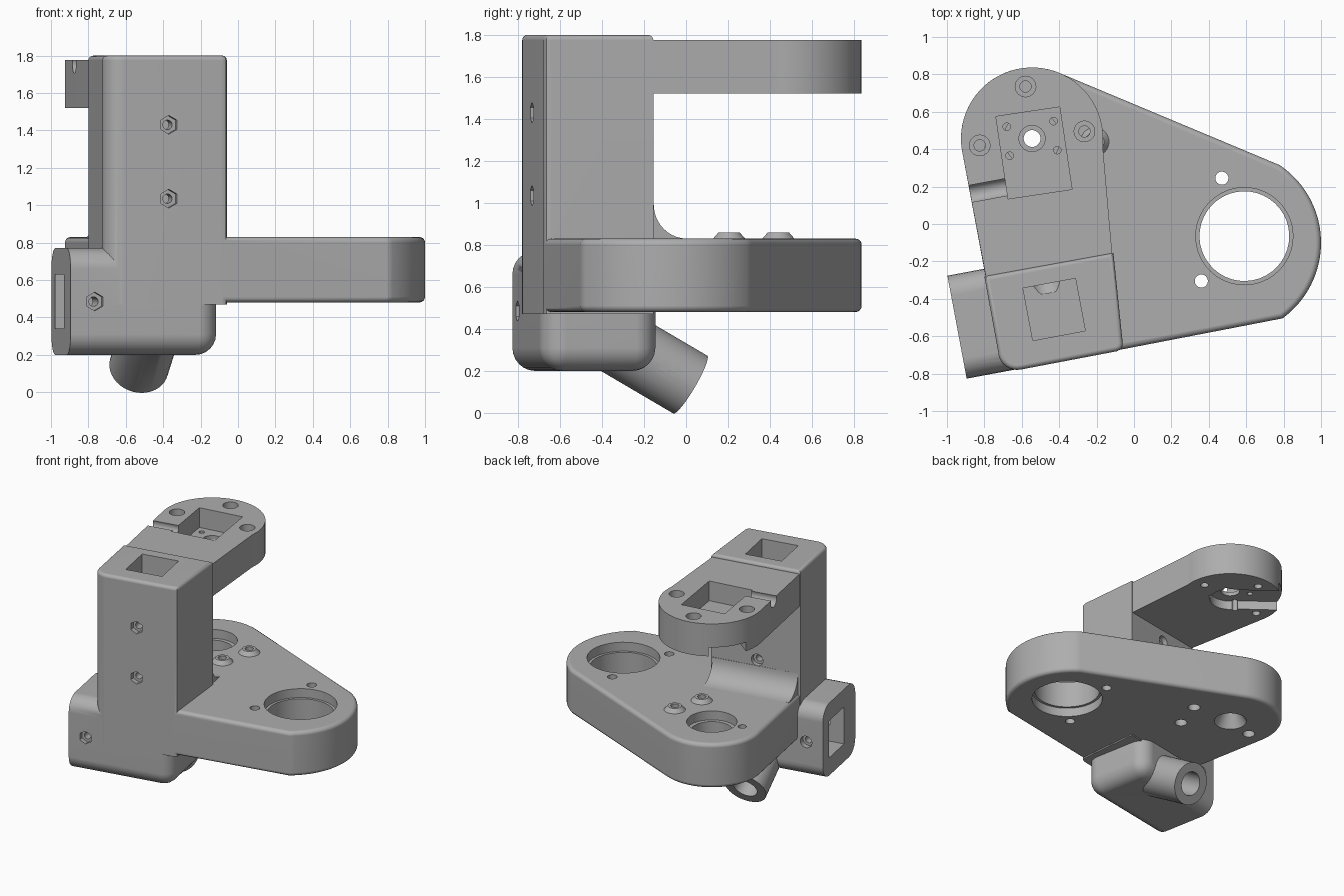
import bpy, bmesh
from math import radians, sin, cos, pi
from mathutils import Matrix, Vector

if "Cube" in bpy.data.objects:
    bpy.data.objects.remove(bpy.data.objects["Cube"])

grey = bpy.data.materials.new("plain_grey")
grey.use_nodes = True
GREY = (0.42, 0.42, 0.42, 1)
grey.diffuse_color = GREY
grey.node_tree.nodes["Principled BSDF"].inputs["Base Color"].default_value = GREY

# Bracket's own axes, turned slightly about z
TURN = radians(10.6)
U = Vector((cos(TURN), sin(TURN), 0))
V = Vector((-sin(TURN), cos(TURN), 0))
Z = Vector((0, 0, 1))
PIVOT = Vector((-0.545, 0.457, 0))


def frame(origin, x_axis, z_axis):
    x, z = Vector(x_axis).normalized(), Vector(z_axis).normalized()
    m = Matrix((x, z.cross(x), z)).transposed().to_4x4()
    m.translation = Vector(origin)
    return m


def arc(cx, cy, r, a0, a1, n=24):
    steps = [radians(a0 + (a1 - a0) * i / n) for i in range(n + 1)]
    return [(cx + r * cos(a), cy + r * sin(a)) for a in steps]


def finish(name, bm):
    bmesh.ops.recalc_face_normals(bm, faces=bm.faces)
    mesh = bpy.data.meshes.new(name)
    bm.to_mesh(mesh)
    bm.free()
    mesh.materials.append(grey)
    ob = bpy.data.objects.new(name, mesh)
    bpy.context.scene.collection.objects.link(ob)
    return ob


def prism(name, pts, z0, z1, rims=(), size=0.03, m=Matrix()):
    bm = bmesh.new()
    face = bm.faces.new([bm.verts.new((x, y, z0)) for x, y in pts])
    new = bmesh.ops.extrude_face_region(bm, geom=[face])["geom"]
    bmesh.ops.translate(bm, vec=(0, 0, z1 - z0),
                        verts=[g for g in new if isinstance(g, bmesh.types.BMVert)])
    edges = [e for e in bm.edges
             if any(all(abs(v.co.z - r) < 1e-4 for v in e.verts) for r in rims)]
    if edges:
        bmesh.ops.bevel(bm, geom=edges, offset=size, segments=4, profile=0.5, affect='EDGES')
    bm.transform(m)
    return finish(name, bm)


def rod(name, start, axis, length, r1, r2=None, sides=40):
    bm = bmesh.new()
    bmesh.ops.create_cone(bm, cap_ends=True, segments=sides, radius1=r1,
                          radius2=r1 if r2 is None else r2, depth=length)
    side = V if abs(Vector(axis).normalized().dot(U)) > 0.9 else U
    bm.transform(frame(start, side, axis) @ Matrix.Translation((0, 0, length / 2)))
    return finish(name, bm)


def block(name, centre, size, turn=TURN, bevel=0):
    bm = bmesh.new()
    bmesh.ops.create_cube(bm, size=1)
    bm.transform(Matrix.Diagonal((*size, 1)))
    if bevel:  # the open -x end keeps its crisp edges
        edges = [e for e in bm.edges if max(v.co.x for v in e.verts) > 0]
        bmesh.ops.bevel(bm, geom=edges, offset=bevel, segments=6, profile=0.5, affect='EDGES')
    bm.transform(Matrix.Translation(centre) @ Matrix.Rotation(turn, 4, 'Z'))
    return finish(name, bm)


# Base plate
px, py = PIVOT.x, PIVOT.y
plate = arc(px, py, 0.38, 190, 66) + arc(0.5, -0.1, 0.5, 56, -54)
plate += [(-0.3, -0.716), (-0.75, -0.45), (-0.79, -0.30)]
body = prism("bracket_body", plate, 0.48, 0.83, (0.48, 0.83))

# Column, rounded at its front left corner
column = [(-0.80, -0.28), (-0.725, -0.69)] + arc(-0.625, -0.678, 0.102, 190, 281, 8)
column += [(-0.09, -0.68), (-0.065, -0.665), (-0.06, -0.64), (-0.11, -0.155)]
# Upper arm with a round end
arm = arc(px, py, 0.38, -6, 190, 36) + [(-0.76, -0.45), (-0.1, -0.35)]
# Concave fillet where the column meets the plate
fillet = [(-0.05, 0.8), (0.16, 0.8)] + arc(0.16, 0.99, 0.16, 270, 180, 10) + [(-0.05, 0.99)]

# Tilted tube under the box
tube_end = Vector((-0.53, 0.02, 0.135))
tube_in = (-V * cos(pi / 6) + Z * sin(pi / 6)).normalized()

parts = [
    prism("column", column, 0.47, 1.8, (1.8,), 0.025),
    prism("upper_arm", arm, 1.52, 1.775),
    prism("column_fillet", fillet, 0.02, 0.69, m=frame((-0.80, -0.28, 0), V, U)),
    block("socket_box", (-0.548, -0.477, 0.485), (0.81, 0.56, 0.57), bevel=0.11),
    rod("tilted_tube", tube_end, tube_in, 0.5, 0.16),
]
bosses = [(-0.21, 0.44), (-0.28, 0.205)]
for x, y in bosses:
    parts.append(rod("bolt_boss", (x, y, 0.82), Z, 0.04, 0.085, 0.05))

cuts = []


def hole(x, y, z0, z1, r, r2=None):
    cuts.append(rod("cutter", (x, y, z0), Z, z1 - z0, r, r2))


# Large bearing bore with a ledge at both ends, and its two bolt holes
hole(0.59, -0.065, 0.4, 0.9, 0.24)
hole(0.59, -0.065, 0.4, 0.55, 0.26)
hole(0.59, -0.065, 0.76, 0.9, 0.26)
for x, y in [(0.47, 0.245), (0.36, -0.305)]:
    hole(x, y, 0.4, 0.9, 0.035)

# Pivot seat in the plate
hole(px, py, 0.76, 0.9, 0.18)
hole(px, py, 0.66, 0.9, 0.15)
hole(px, py, 0.52, 0.9, 0.045)
hole(px, py, 0.46, 0.60, 0.13, 0.05)
for x, y in bosses + [(-0.77, 0.40)]:
    hole(x, y, 0.4, 0.9, 0.03)
    hole(x, y, 0.4, 0.55, 0.045)

# Arm pocket, shaft hole, bolt holes, cable groove and underside slot
cuts.append(block("cutter", (-0.535, 0.38, 1.77), (0.345, 0.445, 0.30), radians(8.5)))
hole(px, py, 1.4, 1.9, 0.07)
for x, y in [(-0.68, 0.52), (-0.43, 0.55), (-0.41, 0.395), (-0.665, 0.365)]:
    hole(x, y, 1.4, 1.9, 0.02)
for x, y in [(-0.58, 0.735), (-0.825, 0.42), (-0.265, 0.495)]:
    hole(x, y, 1.4, 1.9, 0.03)
    hole(x, y, 1.69, 1.9, 0.055)
groove = Vector((-0.99, 0.14, 1.755))
cuts.append(rod("cutter", groove, U, 0.38, 0.05))
hole(px, py, 1.45, 1.59, 0.15)
out = radians(143)
cuts.append(block("cutter", (px + 0.25 * cos(out), py + 0.25 * sin(out), 1.52),
                  (0.5, 0.28, 0.14), out))

# Column pocket, side socket and tube bore
cuts.append(block("cutter", (-0.427, -0.457, 1.07), (0.285, 0.285, 1.6)))
cuts.append(block("cutter", (-0.86, -0.49, 0.485), (0.6, 0.26, 0.29)))
cuts.append(rod("cutter", tube_end - tube_in * 0.05, tube_in, 0.46, 0.09))

# Hex nut recesses in front, with screw holes through to the back
for x, y, z, depth in [(-0.37, -0.7325, 1.43, 0.524), (-0.37, -0.7325, 1.035, 0.524),
                       (-0.765, -0.806, 0.485, 0.56)]:
    face = Vector((x, y, z))
    cuts.append(rod("cutter", face - V * 0.05, V, 0.09, 0.05, sides=6))
    cuts.append(rod("cutter", face - V * 0.1, V, depth + 0.2, 0.025))
    cuts.append(rod("cutter", face + V * (depth - 0.04), V, 0.1, 0.045))

# Clamp screw hole in the tube
screw = tube_end + tube_in * 0.176
cuts.append(rod("cutter", screw, U, 0.3, 0.025))
cuts.append(rod("cutter", screw + U * 0.13, U, 0.2, 0.045))

# Fuse the parts and make the cuts
for ob, kind in [(p, 'UNION') for p in parts] + [(c, 'DIFFERENCE') for c in cuts]:
    ob.hide_render = True
    mod = body.modifiers.new(ob.name, 'BOOLEAN')
    mod.operation, mod.solver, mod.object = kind, 'EXACT', ob
bpy.context.view_layer.update()
fused = bpy.data.meshes.new_from_object(body.evaluated_get(bpy.context.evaluated_depsgraph_get()))
body.modifiers.clear()
body.data = fused
for ob in parts + cuts:
    bpy.data.objects.remove(ob)

# Smooth curves, crisp edges
for ob in bpy.context.scene.objects:
    ob.select_set(ob == body)
bpy.context.view_layer.objects.active = body
bpy.ops.object.shade_smooth_by_angle(angle=radians(32))
body.modifiers.new("even_shading", 'WEIGHTED_NORMAL').keep_sharp = True
